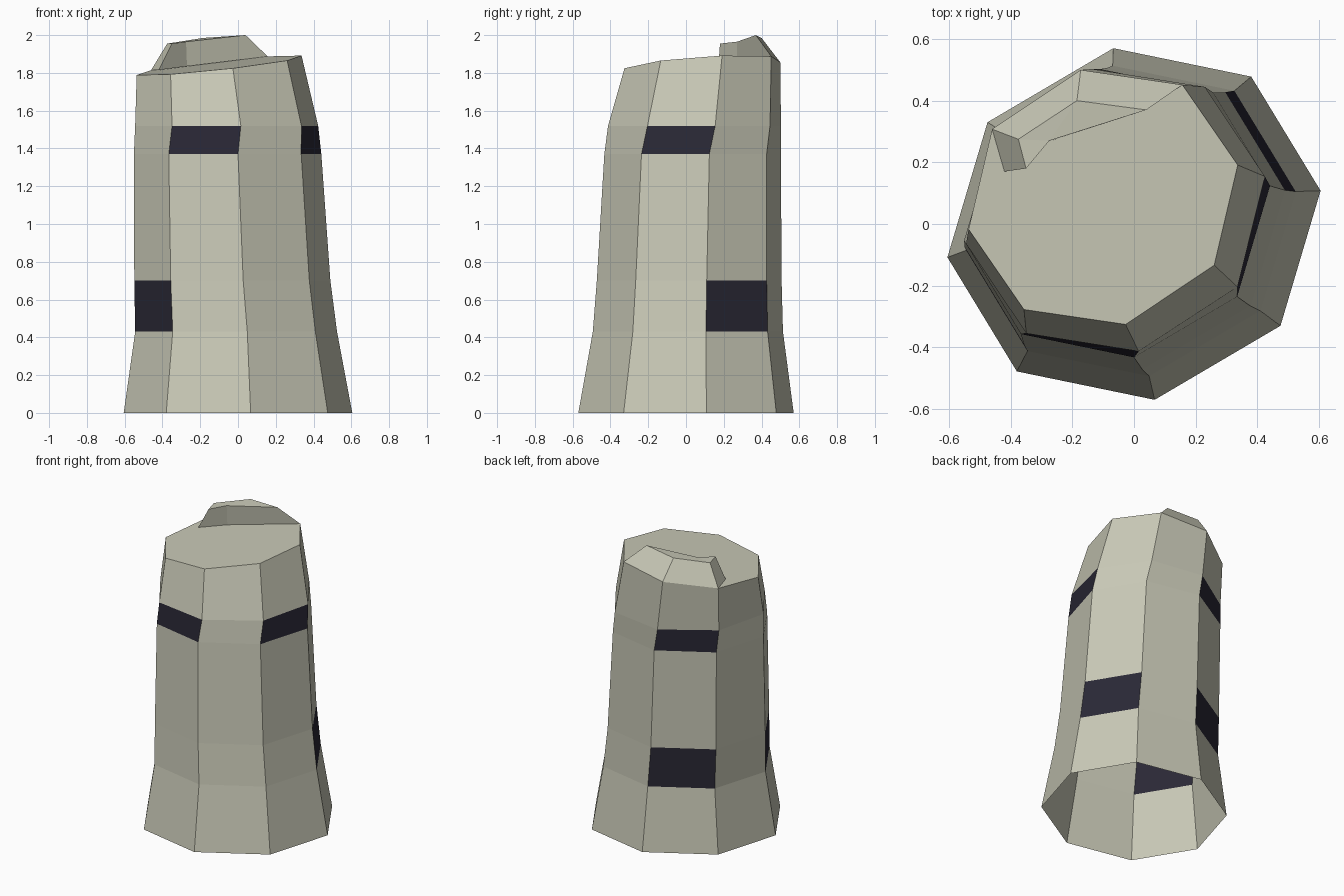
import bpy, math
from mathutils import Vector, Matrix

if "Cube" in bpy.data.objects:
    bpy.data.objects.remove(bpy.data.objects["Cube"])


def material(name, rgb):
    m = bpy.data.materials.new(name)
    m.diffuse_color = (*rgb, 1)
    m.use_nodes = True
    m.node_tree.nodes["Principled BSDF"].inputs["Base Color"].default_value = m.diffuse_color
    return m


stone = material("pale_stone", (0.58, 0.58, 0.47))
dark = material("dark_opening", (0.023, 0.021, 0.036))


def make_object(name, verts, faces, mats):
    me = bpy.data.meshes.new(name)
    me.from_pydata(verts, [], faces)
    for m in mats:
        me.materials.append(m)
    me.update()
    ob = bpy.data.objects.new(name, me)
    bpy.context.collection.objects.link(ob)
    return ob


# irregular octagon: half the outline, the rest is the same points turned half round
half = [(0.605, 0.108), (0.38, 0.478), (-0.067, 0.57), (-0.475, 0.33)]
octagon = [Vector(p) for p in half] + [-Vector(p) for p in half]

# leaning tower rings: height, centre x, centre y, scale, twist in degrees
rings = [
    (0.00, 0.0, 0.0, 1.0, 0),
    (0.43, -0.01, 0.01, 0.883, 0),
    (0.70, -0.03, 0.017, 0.858, 0),
    (1.37, -0.055, 0.035, 0.82, 0),
    (1.52, -0.06, 0.045, 0.808, 2.6),
    (1.84, -0.10, 0.087, 0.73, 3.3),
]
verts = []
for i, (z, cx, cy, s, twist) in enumerate(rings):
    turn = Matrix.Rotation(math.radians(twist), 2)
    for p in octagon:
        q = turn @ p * s
        # the top ring is tilted
        tilt = 0.105 * q.x + 0.056 * q.y if i == len(rings) - 1 else 0
        verts.append((q.x + cx, q.y + cy, z + tilt))

faces = []
for r in range(len(rings) - 1):
    for k in range(8):
        n = (k + 1) % 8
        faces.append((r * 8 + k, r * 8 + n, r * 8 + 8 + n, r * 8 + 8 + k))
top = (len(rings) - 1) * 8
faces.append(tuple(range(top, top + 8)))
tower = make_object("tower", verts, faces, [stone, dark])

# window bands: lower row on three sides, upper row on three sides
windows = {1: (0, 2, 4), 3: (2, 5, 7)}
for r, sides in windows.items():
    for k in sides:
        tower.data.polygons[r * 8 + k].material_index = 1

# broken wall remnant on the back of the rim
rim1, rim2, rim3 = (verts[top + k] for k in (1, 2, 3))
wall = [
    rim1, rim2, rim3,
    (-0.42, 0.17, 1.815),    # 3 left end at floor
    (-0.27, 0.27, 1.835),    # 4 inner corner at floor
    (0.04, 0.37, 2.0),       # 5 crest, right
    (-0.185, 0.40, 1.985),   # 6 crest, outer middle
    (-0.375, 0.275, 1.955),  # 7 crest, outer left
    (-0.35, 0.18, 1.955),    # 8 crest, left end
    (-0.275, 0.27, 1.965),   # 9 crest, inner corner
]
wall_faces = [
    (0, 1, 6, 5), (1, 2, 7, 6), (2, 3, 8, 7),   # outer slopes
    (3, 4, 9, 8), (4, 0, 5, 9),                 # inner wall
    (5, 6, 9), (6, 7, 9), (7, 8, 9),            # crest
]
make_object("broken_wall", wall, wall_faces, [stone])
